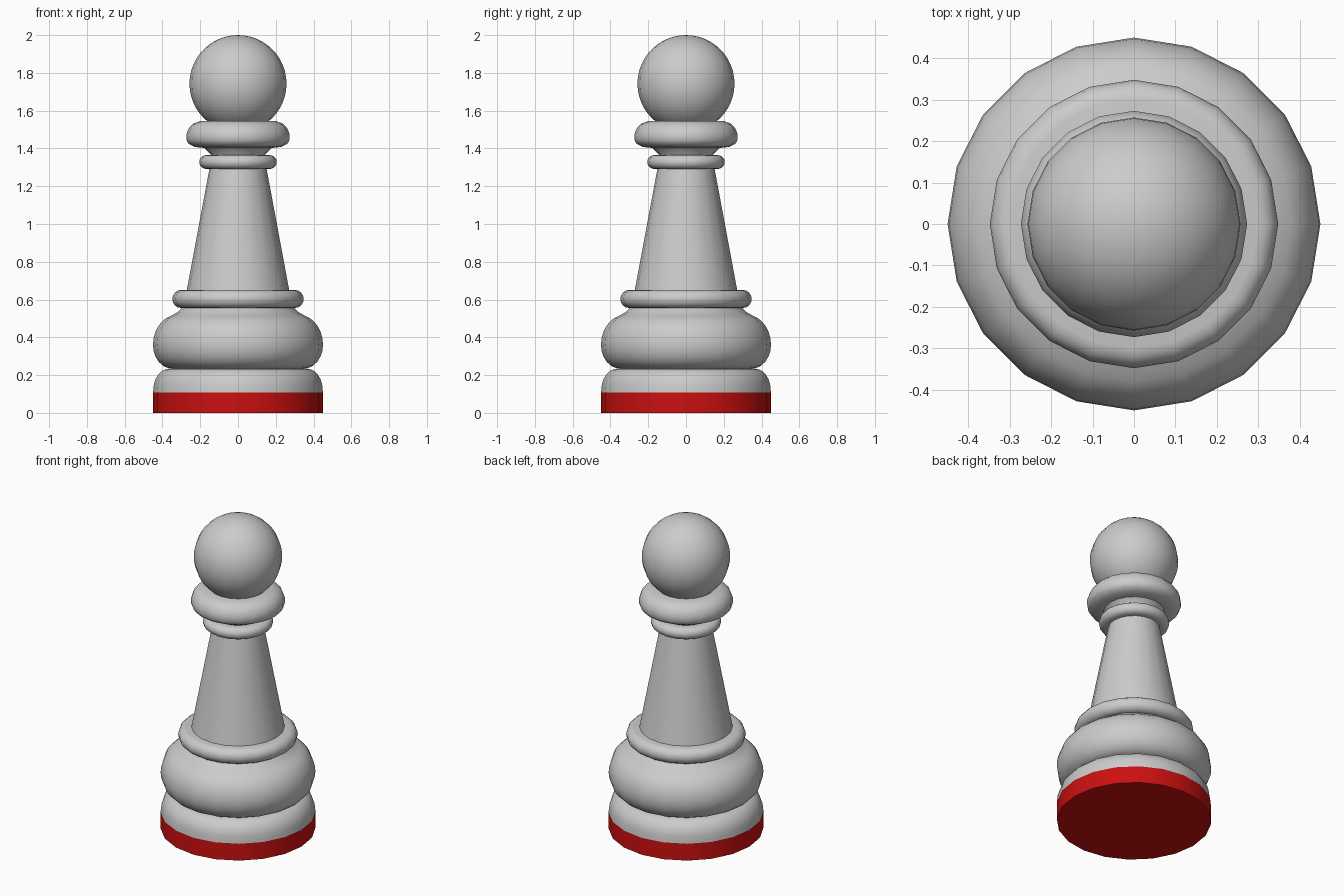
import bpy, bmesh
from math import sin, cos, pi, radians

if "Cube" in bpy.data.objects:
    bpy.data.objects.remove(bpy.data.objects["Cube"])

SIDES = 20


def arc(r, z, rx, rz, a0=-90, a1=90, n=8):
    """Elliptical arc of (radius, height) points, angles measured from outward."""
    angles = [radians(a0 + (a1 - a0) * i / n) for i in range(n + 1)]
    return [(r + rx * cos(a), z + rz * sin(a)) for a in angles]


def lathe(name, profile, material=None):
    """Revolve a bottom-to-top (radius, height) profile and cap both ends."""
    bm = bmesh.new()
    rings = []
    for r, z in profile:
        rings.append([bm.verts.new((r * cos(2 * pi * i / SIDES),
                                    r * sin(2 * pi * i / SIDES), z))
                      for i in range(SIDES)])
    for a, b in zip(rings, rings[1:]):
        for i in range(SIDES):
            j = (i + 1) % SIDES
            bm.faces.new((a[i], a[j], b[j], b[i]))
    bm.faces.new(rings[0][::-1])
    bm.faces.new(rings[-1])
    return finish(name, bm, material)


def finish(name, bm, material=None):
    mesh = bpy.data.meshes.new(name)
    bm.to_mesh(mesh)
    bm.free()
    if material:
        mesh.materials.append(material)
    obj = bpy.data.objects.new(name, mesh)
    bpy.context.collection.objects.link(obj)
    obj.select_set(True)
    bpy.context.view_layer.objects.active = obj
    return obj


red = bpy.data.materials.new("red_felt")
red.diffuse_color = (0.6, 0.005, 0.005, 1)
red.use_nodes = True
red.node_tree.nodes["Principled BSDF"].inputs["Base Color"].default_value = red.diffuse_color

# Foot: red pad and the rounded step on it
lathe("base_pad", [(0.45, 0), (0.45, 0.108)], red)
lathe("base_step", [(0.45, 0.108)] + arc(0.36, 0.125, 0.088, 0.11, 0, 90, 6))

# Wide cushion, tapering concavely towards the lower ring
lathe("base_cushion", arc(0.35, 0.36, 0.10, 0.125, -90, 0, 6)
      + arc(0.32, 0.36, 0.13, 0.16, 0, 75, 6)[1:]
      + [(0.318, 0.535), (0.295, 0.56)])

# Lower ring, tapered stem and upper ring
lathe("lower_ring", arc(0.30, 0.603, 0.048, 0.048))
lathe("stem", [(0.273, 0.64), (0.15, 1.30)])
lathe("upper_ring", arc(0.167, 1.328, 0.038, 0.037))

# Flared neck and faceted collar
lathe("neck", [(0.138, 1.35), (0.145, 1.37), (0.18, 1.405)])
lathe("collar", [(0.18, 1.403), (0.23, 1.408), (0.262, 1.425), (0.273, 1.445),
                 (0.273, 1.475), (0.262, 1.505), (0.24, 1.53), (0.20, 1.545)])

# Ball head
bm = bmesh.new()
bmesh.ops.create_uvsphere(bm, u_segments=SIDES, v_segments=24, radius=0.257)
bmesh.ops.translate(bm, verts=bm.verts, vec=(0, 0, 1.743))
finish("head", bm)

bpy.ops.object.shade_smooth_by_angle(angle=radians(35))
